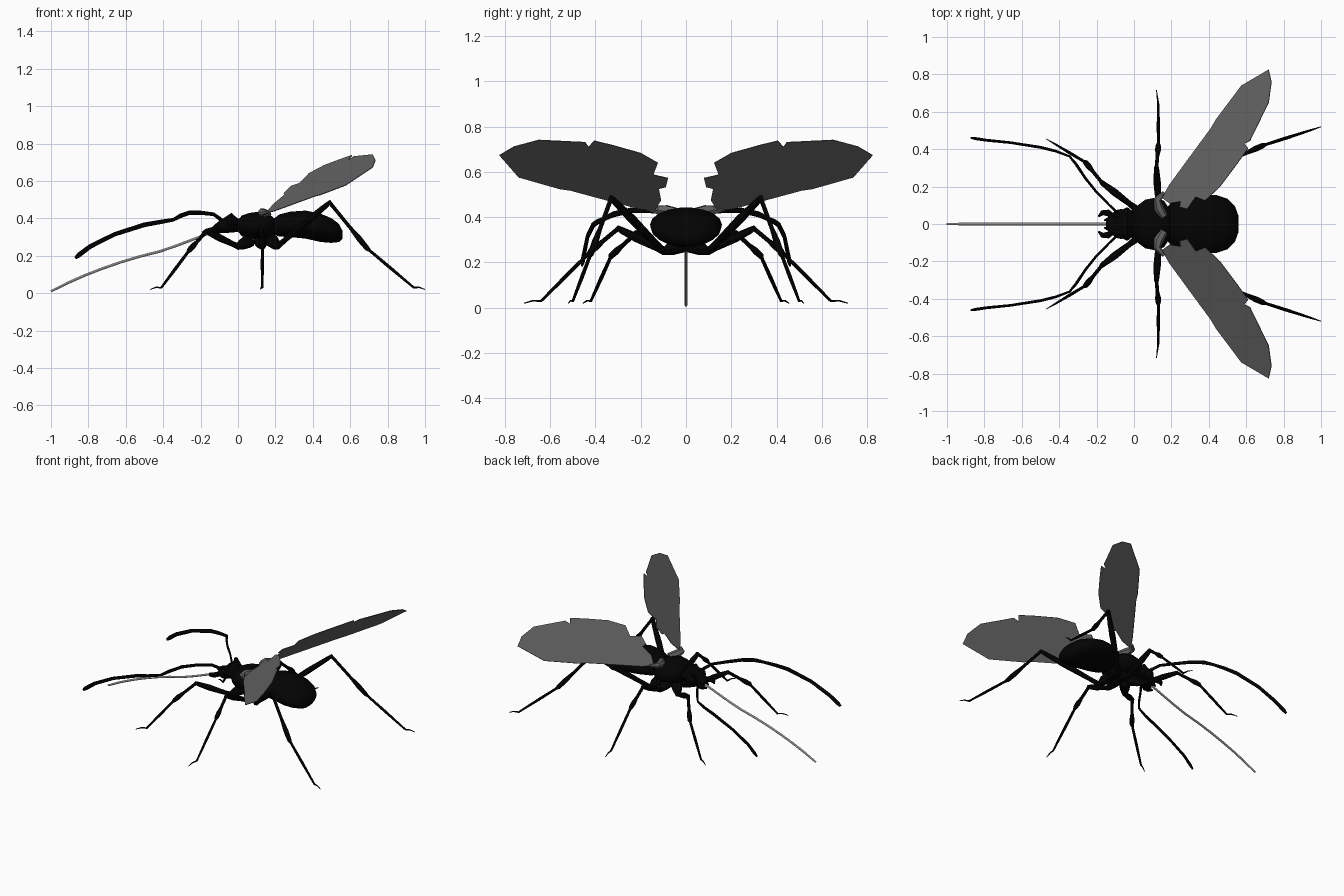
import bpy, bmesh, math
from mathutils import Vector

if "Cube" in bpy.data.objects:
    bpy.data.objects.remove(bpy.data.objects["Cube"], do_unlink=True)


def material(name, v):
    m = bpy.data.materials.new(name)
    m.use_nodes = True
    m.diffuse_color = (v, v, v, 1)
    b = m.node_tree.nodes["Principled BSDF"]
    b.inputs["Base Color"].default_value = (v, v, v, 1)
    b.inputs["Roughness"].default_value = 0.8
    return m


BLACK = material("black_shell", 0.001)
WING = material("smoky_grey", 0.125)
GREY = material("light_grey", 0.8)


def finish(bm, name, mat, mirror=False, smooth=40):
    bmesh.ops.recalc_face_normals(bm, faces=bm.faces)
    me = bpy.data.meshes.new(name)
    bm.to_mesh(me)
    bm.free()
    me.materials.append(mat)
    ob = bpy.data.objects.new(name, me)
    bpy.context.collection.objects.link(ob)
    if smooth:
        bpy.ops.object.select_all(action='DESELECT')
        ob.select_set(True)
        bpy.context.view_layer.objects.active = ob
        bpy.ops.object.shade_smooth_by_angle(angle=math.radians(smooth))
    if mirror:
        mod = ob.modifiers.new("Mirror", 'MIRROR')
        mod.use_axis = (False, True, False)
    return ob


def skin(bm, rings):
    # bridge successive rings and cap both ends
    for a, b in zip(rings, rings[1:]):
        for i in range(len(a)):
            j = (i + 1) % len(a)
            bm.faces.new((a[i], a[j], b[j], b[i]))
    bm.faces.new(rings[0])
    bm.faces.new(rings[-1][::-1])


def loft(name, sections, sides=18, smooth=50):
    # body segment along x: (x, centre z, half width, half height)
    bm = bmesh.new()
    angles = [2 * math.pi * i / sides for i in range(sides)]
    skin(bm, [[bm.verts.new((x, ry * math.cos(a), z + rz * math.sin(a))) for a in angles]
              for x, z, ry, rz in sections])
    return finish(bm, name, BLACK, smooth=smooth)


def sweep(name, path, mat=BLACK, flat=1.0, sides=8, mirror=True):
    # tapered tube through (x, y, z, radius); flat narrows it sideways
    bm = bmesh.new()
    pts = [Vector(p[:3]) for p in path]
    rings, up = [], Vector((0.05, 0, 1))
    for i, p in enumerate(pts):
        t = (pts[min(i + 1, len(pts) - 1)] - pts[max(i - 1, 0)]).normalized()
        up = (up - t * up.dot(t)).normalized()
        side = t.cross(up)
        r = path[i][3]
        rings.append([bm.verts.new(p + side * (r * flat * math.cos(a)) + up * (r * math.sin(a)))
                      for a in [2 * math.pi * k / sides for k in range(sides)]])
    skin(bm, rings)
    return finish(bm, name, mat, mirror)


# Body segments
loft("abdomen", [(.19, .355, .07, .042), (.22, .362, .12, .06), (.28, .368, .15, .069),
                 (.36, .367, .159, .076), (.44, .35, .155, .077), (.50, .335, .135, .067),
                 (.54, .322, .095, .049), (.56, .312, .04, .02)])
loft("thorax", [(0, .36, .06, .03), (.02, .36, .1, .056), (.06, .36, .13, .07),
                (.11, .363, .14, .074), (.16, .36, .125, .068), (.19, .355, .08, .05),
                (.215, .355, .04, .03)])
loft("head", [(-.15, .33, .015, .012), (-.12, .345, .06, .026), (-.07, .364, .075, .042),
              (-.035, .377, .09, .053), (-.01, .367, .07, .04), (.02, .36, .035, .028)],
     sides=8, smooth=20)

# Compound eyes
bm = bmesh.new()
bmesh.ops.create_icosphere(bm, subdivisions=2, radius=1)
for v in bm.verts:
    v.co = Vector((-.07 + v.co.x * .045, .05 + v.co.y * .03, .362 + v.co.z * .036))
finish(bm, "eyes", BLACK, True)

# Mouthparts: hooked palps, jaws and the long feeding tube
sweep("palps", [(-.11, .04, .34, .014), (-.14, .06, .335, .018),
                (-.17, .06, .33, .014), (-.19, .04, .325, .005)])
sweep("jaws", [(-.12, .015, .335, .014), (-.14, .025, .325, .012), (-.16, .02, .315, .004)])
sweep("feeding_tube", [(-.13, 0, .33, .007), (-.26, 0, .28, .007), (-.34, 0, .25, .007),
                       (-.42, 0, .223, .007), (-.53, 0, .195, .007), (-.63, 0, .165, .007),
                       (-.73, 0, .13, .007), (-.82, 0, .095, .007), (-.91, 0, .055, .007),
                       (-1, 0, .01, .006)],
      GREY, mirror=False)

# Antennae, flattened sideways
sweep("antennae", [(-.08, .05, .385, .012), (-.13, .1, .422, .01), (-.2, .17, .43, .011),
                   (-.26, .245, .43, .012), (-.31, .32, .413, .013), (-.345, .362, .393, .01),
                   (-.42, .39, .38, .012), (-.5, .41, .366, .013), (-.66, .435, .315, .012),
                   (-.79, .448, .25, .013), (-.85, .457, .205, .014), (-.87, .46, .188, .008)],
      flat=.6)


# Legs: hip, thigh, shin swelling toward its end, slender foot with a claw
def legs(name, root, hip, knee, shin_end, ankle, toe):
    root, hip, knee, shin_end, ankle, toe = map(Vector, (root, hip, knee, shin_end, ankle, toe))
    stations = [(root, .038), (hip.lerp(root, .4), .03), (hip, .018),
                (hip.lerp(knee, .15), .015), (hip.lerp(knee, .6), .02),
                (hip.lerp(knee, .92), .015), (knee, .014), (knee.lerp(shin_end, .1), .01),
                (knee.lerp(shin_end, .55), .01), (knee.lerp(shin_end, .8), .016),
                (shin_end, .014), (shin_end.lerp(ankle, .06), .008),
                (shin_end.lerp(ankle, .5), .009), (ankle, .006),
                (ankle.lerp(toe, .5) + Vector((0, 0, .006)), .004), (toe, .002)]
    sweep(name, [(*p, r) for p, r in stations])


legs("front_legs", (.06, .02, .28), (.0, .09, .25), (-.17, .22, .33),
     (-.26, .33, .23), (-.41, .42, .03), (-.47, .455, .02))
legs("middle_legs", (.12, .02, .28), (.13, .1, .25), (.12, .3, .35),
     (.13, .42, .25), (.13, .64, .03), (.12, .715, .02))
legs("rear_legs", (.18, .02, .28), (.21, .1, .25), (.49, .33, .485),
     (.69, .42, .24), (.94, .5, .03), (1, .52, .02))

# Wings: tilted flat blades with a ragged trailing edge
OUTLINE = [(.15, .14), (.19, .21), (.285, .34), (.41, .51), (.44, .56), (.575, .74), (.72, .825),
           (.735, .76), (.72, .65), (.62, .445), (.59, .43), (.61, .405), (.55, .32), (.46, .2),
           (.38, .125), (.33, .145), (.285, .08), (.245, .09), (.25, .12), (.19, .11)]
bm = bmesh.new()
bm.faces.new([bm.verts.new((x, y, .349 + .895 * x - .388 * y)) for x, y in OUTLINE])
wing = finish(bm, "wings", WING, True, smooth=0)
solid = wing.modifiers.new("Thickness", 'SOLIDIFY')
solid.thickness = .004
solid.offset = 0

# Wing roots
sweep("wing_roots", [(.16, .04, .42, .022), (.13, .09, .43, .026),
                     (.125, .13, .432, .02), (.16, .17, .435, .008)], WING, sides=6)
